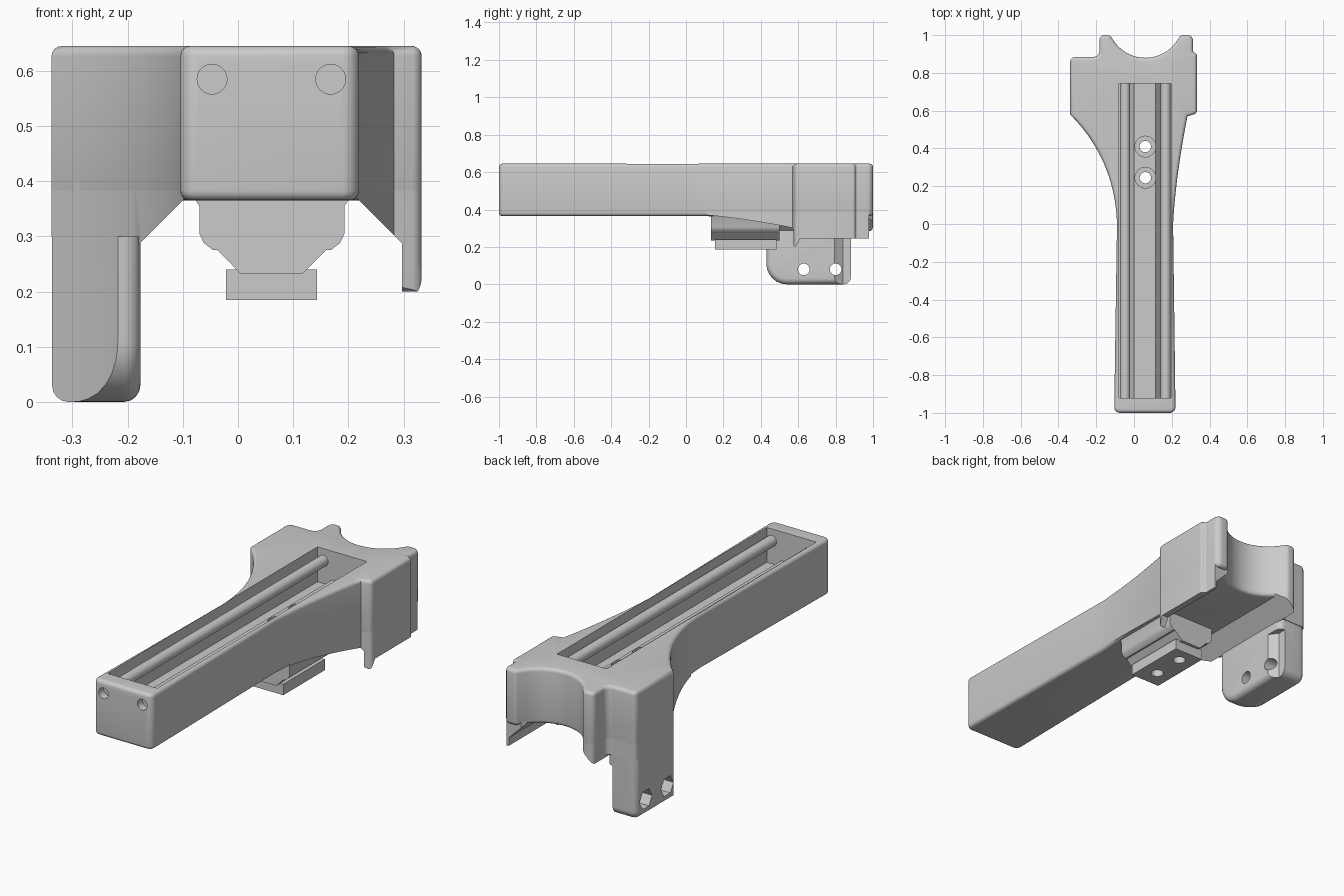
import bpy, bmesh, math
from mathutils import Vector

cube = bpy.data.objects.get("Cube")
if cube:
    bpy.data.objects.remove(cube, do_unlink=True)

grey = bpy.data.materials.new("light_grey")
grey.use_nodes = True
grey.diffuse_color = (0.6, 0.6, 0.6, 1)
grey.node_tree.nodes["Principled BSDF"].inputs["Base Color"].default_value = (0.6, 0.6, 0.6, 1)


def prism(name, pts, axis, lo, hi, rim=0.0, ends=(True, True)):
    """Extrude a 2D profile along an axis, optionally rounding the end rims."""
    place = {"x": lambda a, b, t: (t, a, b),
             "y": lambda a, b, t: (a, t, b),
             "z": lambda a, b, t: (a, b, t)}[axis]
    bm = bmesh.new()
    caps = [[bm.verts.new(place(a, b, t)) for a, b in pts] for t in (lo, hi)]
    faces = [bm.faces.new(c) for c in caps]
    n = len(pts)
    for i in range(n):
        j = (i + 1) % n
        bm.faces.new((caps[0][i], caps[0][j], caps[1][j], caps[1][i]))
    bmesh.ops.recalc_face_normals(bm, faces=bm.faces[:])
    if rim:
        edges = [e for f, use in zip(faces, ends) if use for e in f.edges]
        bmesh.ops.bevel(bm, geom=edges, offset=rim, segments=4, profile=0.5,
                        affect="EDGES", clamp_overlap=False)
        bmesh.ops.recalc_face_normals(bm, faces=bm.faces[:])
    mesh = bpy.data.meshes.new(name)
    bm.to_mesh(mesh)
    bm.free()
    mesh.materials.append(grey)
    ob = bpy.data.objects.new(name, mesh)
    bpy.context.collection.objects.link(ob)
    return ob


def box(name, a0, a1, b0, b1, axis, lo, hi):
    return prism(name, [(a0, b0), (a1, b0), (a1, b1), (a0, b1)], axis, lo, hi)


def rod(name, a, b, r, axis, lo, hi, sides=32):
    ring = [(a + r * math.cos(2 * math.pi * i / sides),
             b + r * math.sin(2 * math.pi * i / sides)) for i in range(sides)]
    return prism(name, ring, axis, lo, hi)


def boolean(ob, cutters, operation="DIFFERENCE"):
    """Apply boolean cutters in order and discard them."""
    for c in cutters:
        c.hide_render = True
        m = ob.modifiers.new("cut", "BOOLEAN")
        m.operation, m.solver, m.object = operation, "EXACT", c
    bpy.context.view_layer.update()
    deps = bpy.context.evaluated_depsgraph_get()
    mesh = bpy.data.meshes.new_from_object(ob.evaluated_get(deps))
    ob.modifiers.clear()
    ob.data = mesh
    for c in cutters:
        bpy.data.objects.remove(c, do_unlink=True)


def fillet(corners, steps=5):
    """Round each (x, y, radius) corner of a closed polygon."""
    out = []
    for i, (x, y, r) in enumerate(corners):
        p = Vector((x, y))
        if not r:
            out.append((x, y))
            continue
        a = (Vector(corners[i - 1][:2]) - p).normalized()
        b = (Vector(corners[(i + 1) % len(corners)][:2]) - p).normalized()
        half = a.angle(b) / 2
        centre = p + (a + b).normalized() * r / math.sin(half)
        d = r / math.tan(half)
        s, e = p + a * d - centre, p + b * d - centre
        for k in range(steps + 1):
            v = s.lerp(e, k / steps).normalized() * r + centre
            out.append((v.x, v.y))
    return out


def bezier(p, c, q, n=16):
    return [((1 - t) ** 2 * p[0] + 2 * t * (1 - t) * c[0] + t * t * q[0],
             (1 - t) ** 2 * p[1] + 2 * t * (1 - t) * c[1] + t * t * q[1], 0)
            for t in [i / n for i in range(n + 1)]]


# Plan outline: slim handle flaring into a head with a round rear cradle
cradle = [(0.06 + 0.2 * math.cos(math.radians(a)), 1.08 + 0.2 * math.sin(math.radians(a)), 0)
          for a in range(-36, -145, -6)]
outline = fillet(
    [(-0.105, -1, 0.03), (0.22, -1, 0.03)]
    + bezier((0.207, 0), (0.22, 0.25), (0.283, 0.57))
    + [(0.333, 0.585, 0.022), (0.333, 0.9, 0.012), (0.313, 0.91, 0.01),
       (0.313, 1, 0.03), (0.248, 1, 0.024)]
    + cradle
    + [(-0.128, 1, 0.024), (-0.183, 1, 0.026), (-0.183, 0.885, 0.03), (-0.338, 0.885, 0.026)]
    + bezier((-0.338, 0.58), (-0.10, 0.34), (-0.09, 0)))

# Main body with long slot, front sockets and bolt holes
BOLTS = (0.245, 0.41)
body = prism("handle_body", outline, "z", 0.365, 0.645, rim=0.018)
slot = [(-0.08, 0.7), (-0.08, 0.47), (-0.02, 0.47), (0, 0.5),
        (0.115, 0.5), (0.14, 0.47), (0.195, 0.47), (0.195, 0.7)]
boolean(body, [prism("slot_cut", slot, "y", -0.92, 0.745)]
        + [rod("socket_cut", x, 0.585, 0.027, "y", -1.1, -0.96) for x in (-0.047, 0.168)]
        + [rod("bolt_cut", 0.06, y, 0.03, "z", 0.1, 0.8) for y in BOLTS]
        + [rod("counterbore_cut", 0.06, y, 0.055, "z", 0.46, 0.6) for y in BOLTS])

# Guide rods lying in the slot
for side, x in (("right", -0.047), ("left", 0.168)):
    rod(side + "_guide_rod", x, 0.585, 0.027, "y", -0.93, 0.75)


def clipped(name, shape):
    """Keep only the part of a shape inside the plan outline."""
    shape.name = name
    boolean(shape, [prism("outline_clip", outline, "z", -0.2, 0.625)], "INTERSECT")
    return shape


# Sloped skirts below the head
clipped("left_skirt", prism("s", [(0.215, 0.45), (0.215, 0.37), (0.3, 0.285), (0.3, 0.245),
                                  (0.36, 0.245), (0.36, 0.45)], "y", 0.1, 0.978))
clipped("right_skirt", prism("s", [(-0.095, 0.45), (-0.095, 0.37), (-0.18, 0.285), (-0.18, 0.3),
                                   (-0.36, 0.3), (-0.36, 0.45)], "y", 0.1, 1.05))
clipped("left_tab", prism("t", [(0.55, 0.42), (0.55, 0.225), (0.585, 0.2), (0.612, 0.246),
                                (0.612, 0.42)], "x", 0.297, 0.36))

# Hanging leg with through holes, hex recesses and a relieved rear corner
side_profile = fillet([(0.43, 0.0, 0.11), (0.882, 0.0, 0.04), (0.882, 0.4, 0), (0.43, 0.4, 0)], 8)
leg = clipped("mounting_leg", prism("l", side_profile, "x", -0.337, -0.177, rim=0.03))
relief = [(-0.17, 0.785), (-0.21, 0.84), (-0.21, 0.95), (-0.17, 0.95)]
cuts = [prism("relief_cut", relief, "z", -0.1, 0.245)]
for y in (0.63, 0.8):
    cuts += [rod("pin_cut", y, 0.08, 0.031, "x", -0.5, 0),
             rod("hex_cut", y, 0.08, 0.05, "x", -0.5, -0.28, sides=6)]
boolean(leg, cuts)

# Clamp rail and foot plate under the handle
rail = [(-0.08, 0.37), (-0.07, 0.355), (-0.07, 0.305), (-0.062, 0.288), (-0.045, 0.275),
        (-0.037, 0.275), (0.004, 0.233), (0.118, 0.233), (0.16, 0.275), (0.168, 0.275),
        (0.185, 0.288), (0.193, 0.305), (0.193, 0.355), (0.203, 0.37)]
for ob in (prism("clamp_rail", rail, "y", 0.135, 0.5),
           box("foot_plate", -0.022, 0.143, 0.155, 0.485, "z", 0.185, 0.24)):
    boolean(ob, [rod("bolt_cut", 0.06, y, 0.03, "z", 0.1, 0.8) for y in BOLTS])

# Smooth rounded surfaces while keeping crisp edges
bpy.ops.object.select_all(action="DESELECT")
for ob in bpy.context.collection.objects:
    if ob.type == "MESH" and ob.data.materials and ob.data.materials[0] == grey:
        ob.select_set(True)
        bpy.context.view_layer.objects.active = ob
bpy.ops.object.shade_smooth_by_angle(angle=math.radians(35))
